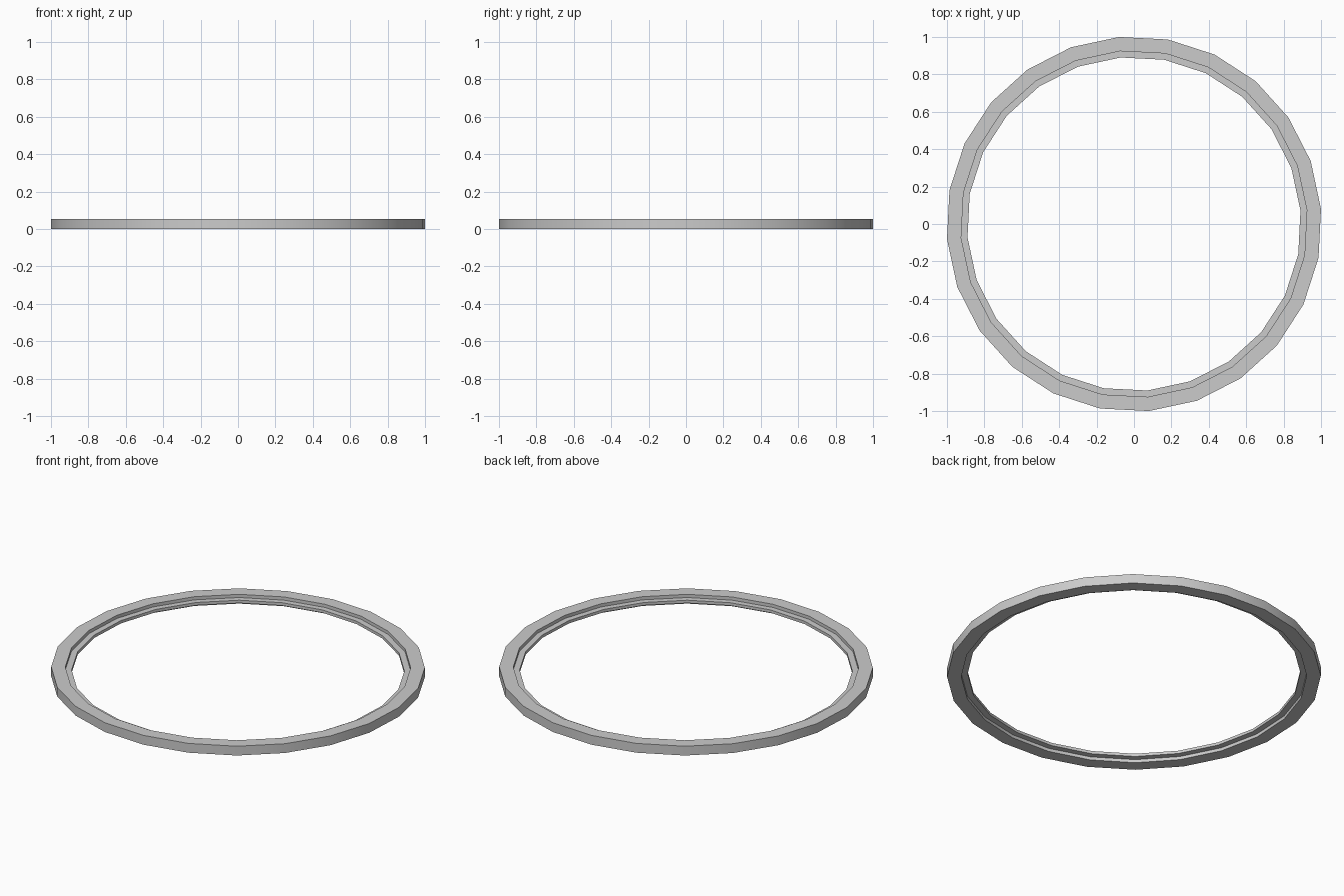
import bpy, bmesh, math

if "Cube" in bpy.data.objects:
    bpy.data.objects.remove(bpy.data.objects["Cube"])

SIDES = 24
TWIST = math.radians(4.6)

# Ring cross-section (radius, height) with a thin lip halfway up the inside
PROFILE = [
    (1.003, 0.0), (1.003, 0.055),
    (0.927, 0.055), (0.927, 0.036),
    (0.893, 0.036), (0.893, 0.019),
    (0.927, 0.019), (0.927, 0.0),
]


def lathe_ring(name, profile, sides, twist):
    bm = bmesh.new()
    rings = []
    for i in range(sides):
        a = twist + 2 * math.pi * i / sides
        rings.append([bm.verts.new((r * math.cos(a), r * math.sin(a), z))
                      for r, z in profile])
    n = len(profile)
    for i in range(sides):
        a, b = rings[i], rings[(i + 1) % sides]
        for j in range(n):
            k = (j + 1) % n
            bm.faces.new((a[j], b[j], b[k], a[k]))
    bmesh.ops.recalc_face_normals(bm, faces=bm.faces)
    mesh = bpy.data.meshes.new(name)
    bm.to_mesh(mesh)
    bm.free()
    obj = bpy.data.objects.new(name, mesh)
    bpy.context.collection.objects.link(obj)
    return obj


# Round frame, smooth around the rim with crisp profile corners
ring = lathe_ring("lipped_ring", PROFILE, SIDES, TWIST)
bpy.context.view_layer.objects.active = ring
ring.select_set(True)
bpy.ops.object.shade_smooth_by_angle(angle=math.radians(30))
